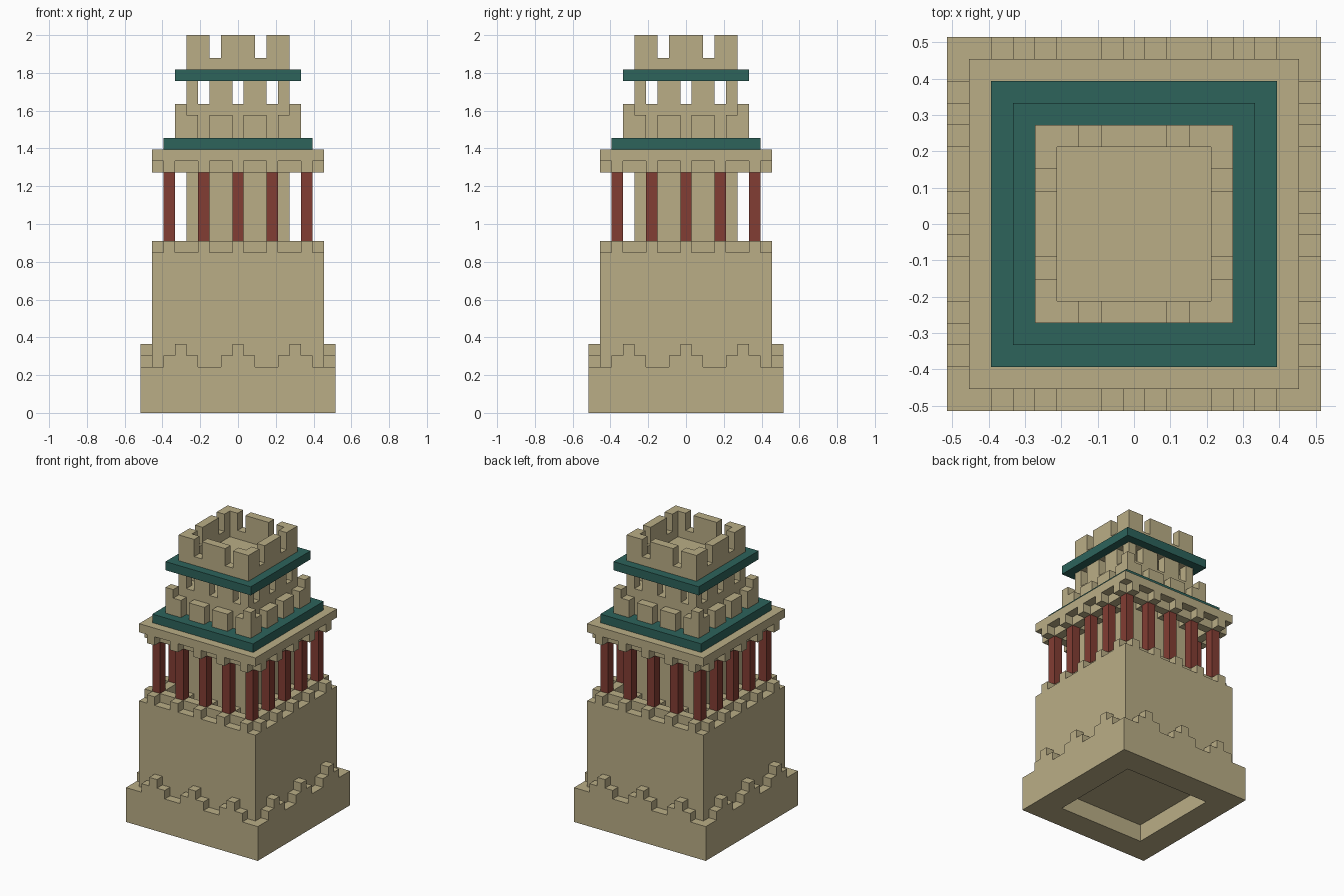
import bpy
import bmesh
from math import pi
from mathutils import Matrix, Vector

cube = bpy.data.objects.get("Cube")
if cube:
    bpy.data.objects.remove(cube, do_unlink=True)

U = 2 / 33  # one block


def material(name, rgb):
    mat = bpy.data.materials.new(name)
    mat.use_nodes = True
    mat.diffuse_color = (*rgb, 1)
    mat.node_tree.nodes["Principled BSDF"].inputs["Base Color"].default_value = (*rgb, 1)
    return mat


STONE = material("sandstone", (0.49, 0.42, 0.24))
TEAL = material("teal roof", (0.026, 0.125, 0.105))
RED = material("red pillar", (0.225, 0.047, 0.033))


def box(bm, x0, x1, y0, y1, z0, z1, turn=0):
    """Add a box, in block units, turned about the tower axis."""
    size = Vector((x1 - x0, y1 - y0, z1 - z0))
    mid = Vector((x0 + x1, y0 + y1, z0 + z1)) / 2
    m = (Matrix.Rotation(turn * pi / 2, 4, "Z") @ Matrix.Scale(U, 4)
         @ Matrix.Translation(mid) @ Matrix.Diagonal((*size, 1)))
    bmesh.ops.create_cube(bm, size=1, matrix=m)


def finish(bm, name, mat):
    mesh = bpy.data.meshes.new(name)
    bm.to_mesh(mesh)
    bm.free()
    mesh.materials.append(mat)
    obj = bpy.data.objects.new(name, mesh)
    bpy.context.collection.objects.link(obj)
    return obj


def slab(name, mat, half, z0, z1):
    bm = bmesh.new()
    box(bm, -half, half, -half, half, z0, z1)
    return finish(bm, name, mat)


def ring(name, mat, row, spans):
    """Repeat blocks on all four sides; spans are (first cell, last cell, z0, z1)."""
    bm = bmesh.new()
    for turn in range(4):
        for a, b, z0, z1 in spans:
            box(bm, a - 0.5, b + 0.5, -row - 0.5, -row + 0.5, z0, z1, turn)
    return finish(bm, name, mat)


def frame(name, mat, outer, inner, z0, z1):
    """Square hollow band."""
    bm = bmesh.new()
    for turn in range(4):
        box(bm, -outer, inner, -outer, -inner, z0, z1, turn)
    return finish(bm, name, mat)


# Plinth with a recess underneath and a stepped parapet
frame("plinth_foot", STONE, 8.5, 5.5, 0, 2)
slab("plinth", STONE, 8.5, 2, 4)
steps = []
for c in (-5, 0, 5):
    steps += [(c - 1, c + 1, 4, 5), (c, c, 5, 6)]
ring("plinth_parapet", STONE, 8, steps)

# Main block
slab("main_block", STONE, 7.5, 4, 14)

# Colonnade: brackets above and below every pillar
pillars = range(-6, 7, 3)
for name, z in (("pillar_foot", 14), ("pillar_head", 21)):
    frame(name + "_beam", STONE, 6.5, 5.5, z, z + 1)
    ring(name + "_outer_brackets", STONE, 7, [(c, c, z, z + 1) for c in pillars])
    ring(name + "_inner_brackets", STONE, 5, [(c, c, z, z + 1) for c in pillars if abs(c) < 6])
ring("pillars", RED, 6, [(c, c, 15, 21) for c in pillars if c < 6])
slab("colonnade_core", STONE, 4.5, 14, 22)
slab("cornice", STONE, 7.5, 22, 23)
slab("lower_roof", TEAL, 6.5, 23, 24)

# Balcony parapet with raised corners
ring("balcony_parapet", STONE, 5,
     [(-5, -5, 24, 27), (-4, -4, 24, 26), (-2, -1, 24, 26), (1, 2, 24, 26), (4, 4, 24, 26)])

# Open window storey
slab("window_storey_base", STONE, 4.5, 24, 27)
ring("window_posts", STONE, 4, [(-4, -4, 27, 29), (-2, -1, 27, 29), (1, 2, 27, 29)])
frame("upper_roof", TEAL, 5.5, 4.5, 29, 30)
slab("upper_floor", STONE, 4.5, 29, 30)

# Crown with merlons
frame("crown_wall", STONE, 4.5, 3.5, 30, 31)
ring("crown_merlons", STONE, 4, [(-4, -3, 31, 33), (-1, 1, 31, 33), (3, 3, 31, 33)])
